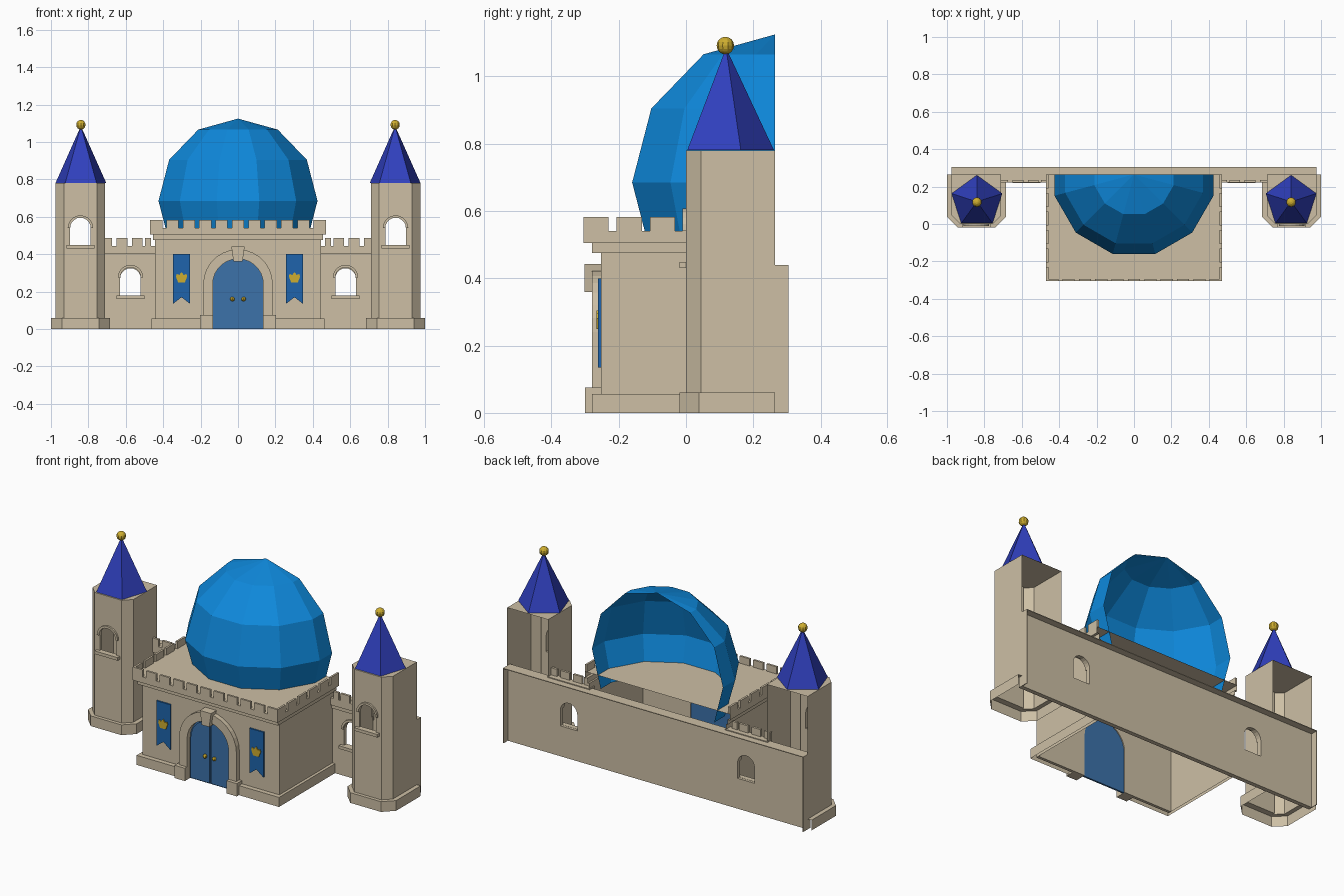
import bpy, bmesh, math
from mathutils import Matrix, Vector

if "Cube" in bpy.data.objects:
    bpy.data.objects.remove(bpy.data.objects["Cube"])


def material(name, rgb):
    m = bpy.data.materials.new(name)
    lin = [(c / 255 / 12.92 if c < 11 else ((c / 255 + 0.055) / 1.055) ** 2.4) for c in rgb]
    m.diffuse_color = (*lin, 1)
    m.use_nodes = True
    m.node_tree.nodes["Principled BSDF"].inputs["Base Color"].default_value = m.diffuse_color
    return m


STONE = material("sandstone", (205, 191, 165))
DOME = material("bright_blue", (14, 137, 220))
SPIRE = material("royal_blue", (48, 64, 190))
DOOR = material("door_blue", (60, 114, 170))
BANNER = material("banner_blue", (30, 100, 172))
GOLD = material("gold", (206, 174, 48))


def finish(name, bm, mat):
    bmesh.ops.remove_doubles(bm, verts=bm.verts, dist=1e-5)
    bmesh.ops.recalc_face_normals(bm, faces=bm.faces)
    me = bpy.data.meshes.new(name)
    for f in bm.faces:
        f.smooth = False
    bm.to_mesh(me)
    bm.free()
    me.materials.append(mat)
    ob = bpy.data.objects.new(name, me)
    bpy.context.collection.objects.link(ob)
    return ob


def boxes(name, spans, mat=STONE):
    """One object from several (x0, x1, y0, y1, z0, z1) boxes."""
    bm = bmesh.new()
    for x0, x1, y0, y1, z0, z1 in spans:
        m = Matrix.Translation(((x0 + x1) / 2, (y0 + y1) / 2, (z0 + z1) / 2)) @ \
            Matrix.Diagonal((abs(x1 - x0), abs(y1 - y0), abs(z1 - z0), 1))
        bmesh.ops.create_cube(bm, size=1, matrix=m)
    return finish(name, bm, mat)


def plate(name, loops, y0, y1, mat=STONE):
    """Fill outlines (x, z), inner loops being holes, and extrude from y0 to y1."""
    cu = bpy.data.curves.new(name, 'CURVE')
    cu.dimensions, cu.fill_mode, cu.extrude = '2D', 'BOTH', abs(y1 - y0) / 2
    for pts in loops:
        sp = cu.splines.new('POLY')
        sp.points.add(len(pts) - 1)
        for p, (x, z) in zip(sp.points, pts):
            p.co = (x, z, 0, 1)
        sp.use_cyclic_u = True
    tmp = bpy.data.objects.new("tmp", cu)
    bpy.context.collection.objects.link(tmp)
    dg = bpy.context.evaluated_depsgraph_get()
    me = bpy.data.meshes.new_from_object(tmp.evaluated_get(dg))
    bm = bmesh.new()
    bm.from_mesh(me)
    bpy.data.objects.remove(tmp)
    bpy.data.curves.remove(cu)
    bpy.data.meshes.remove(me)
    bm.transform(Matrix.Translation((0, (y0 + y1) / 2, 0)) @ Matrix.Rotation(math.pi / 2, 4, 'X'))
    return finish(name, bm, mat)


def loft(name, rings, skip=(), cap=False):
    """Open-backed shell through (outline, z) rings."""
    bm = bmesh.new()
    vs = [[bm.verts.new((x, y, z)) for x, y in pts] for pts, z in rings]
    for i in range(len(vs) - 1):
        for j in range(len(vs[0]) - 1):
            if (i, j) not in skip:
                bm.faces.new((vs[i][j], vs[i][j + 1], vs[i + 1][j + 1], vs[i + 1][j]))
    if cap:
        bm.faces.new(vs[-1])
    return finish(name, bm, STONE)


def arch(cx, r, z0, zs, n=10):
    arc = [(cx - r * math.cos(math.pi * i / n), zs + r * math.sin(math.pi * i / n)) for i in range(n + 1)]
    return ([(cx - r, z0)] if z0 < zs else []) + arc + ([(cx + r, z0)] if z0 < zs else [])


def rect(x0, x1, z0, z1):
    return [(x0, z0), (x1, z0), (x1, z1), (x0, z1)]


def window_trim(name, cx, zs, sill, y):
    plate(name + "_hood", [arch(cx, .068, zs, zs) + arch(cx, .055, zs, zs)[::-1]], y - .01, y + .005)
    boxes(name + "_sill", [(cx - .075, cx + .075, y - .02, y + .01, sill, sill + .018)])


BACK = .265

# Gatehouse shell with stepped cornice and flat roof
def u_shape(h, y):
    return [(-h, BACK), (-h, y), (h, y), (h, BACK)]


loft("gatehouse", [(u_shape(.445, -.252), 0), (u_shape(.445, -.252), .475), (u_shape(.455, -.28), .475),
                   (u_shape(.455, -.28), .505), (u_shape(.47, -.305), .505), (u_shape(.47, -.305), .54)],
     skip={(0, 1)}, cap=True)
plate("gatehouse_front", [[(-.445, 0)] + arch(0, .135, 0, .24, 14) + [(.445, 0), (.445, .475), (-.445, .475)]],
      -.252, -.235)

# Gatehouse battlements
spans = []
for i in range(11):
    x = -.47 + i * .0875
    spans.append((x, x + .065, -.305, -.293, .54, .582))
for i in range(6):
    y = -.305 + i * .099
    for s in (-1, 1):
        spans.append((s * .47, s * .458, y, y + .075, .54, .582))
boxes("gatehouse_battlements", spans)

# Door, surround and keystone
plate("door_surround", [arch(0, .186, 0, .24, 14) + arch(0, .135, 0, .24, 14)[::-1]], -.28, -.25)
plate("keystone", [[(-.024, .36), (.024, .36), (.036, .442), (-.036, .442)]], -.302, -.25)
plate("door_back", [arch(0, .135, 0, .24, 14)], -.25, -.24, DOOR)
for s in (-1, 1):
    a = [(s * abs(x), z) for x, z in arch(0, .127, .006, .24, 14) if x < .001]
    a = [(x if abs(x) > .004 else s * .004, z) for x, z in a]
    plate("door_leaf", [a + [(s * .004, .006)]], -.258, -.249, DOOR)
    boxes("door_jamb_base", [(s * .135, s * .202, -.30, -.25, 0, .075)])
    bm = bmesh.new()
    bmesh.ops.create_uvsphere(bm, u_segments=8, v_segments=6, radius=.012,
                              matrix=Matrix.Translation((s * .03, -.264, .16)))
    finish("door_knob", bm, GOLD)

    # Gatehouse plinth
    out = [(s * .14, -.28), (s * .462, -.28), (s * .462, BACK)]
    inn = [(s * .14, -.252), (s * .445, -.252), (s * .445, BACK)]
    loft("gatehouse_plinth", [(out, 0), (out, .056), (inn, .056)])

    # Swallowtail banner with a plain gold ornament
    c = s * .302
    plate("banner", [[(c - .045, .40), (c + .045, .40), (c + .045, .135), (c, .17), (c - .045, .135)]],
          -.261, -.252, BANNER)
    plate("banner_ornament", [[(c + dx, .275 + dz) for dx, dz in (
        (-.018, -.025), (.018, -.025), (.03, .005), (.026, .02), (.012, .014), (0, .03),
        (-.012, .014), (-.026, .02), (-.03, .005))]], -.266, -.261, GOLD)

# Half dome, open at the back
bm = bmesh.new()
bmesh.ops.create_uvsphere(bm, u_segments=12, v_segments=6, radius=.44)
bmesh.ops.rotate(bm, verts=bm.verts, cent=(0, 0, 0), matrix=Matrix.Rotation(math.radians(15), 3, 'Z'))
bmesh.ops.bisect_plane(bm, geom=bm.verts[:] + bm.edges[:] + bm.faces[:], plane_co=(0, 0, 0),
                       plane_no=(0, 1, 0), clear_outer=True)
low = [f for f in bm.faces if f.calc_center_median().z < -.23]
bmesh.ops.delete(bm, geom=low, context='FACES')
bmesh.ops.translate(bm, verts=bm.verts, vec=Vector((0, BACK, .685)))
finish("dome", bm, DOME)

# Curtain wall across the back, with top and end lips
plate("curtain_wall", [rect(-.975, .975, 0, .44)] + [arch(s * .575, .055, .178, .27) for s in (-1, 1)], .24, BACK)
plate("curtain_wall_lip", [[(-.975, 0), (-.975, .44), (.975, .44), (.975, 0), (.971, 0), (.971, .436),
                            (-.971, .436), (-.971, 0)]], BACK, .305)

for s in (-1, 1):
    # Curtain parapet and window trim
    boxes("curtain_parapet", [(s * .44, s * .715, .232, .25, .38, .403), (s * .44, s * .715, .222, BACK, .403, .445)]
          + [(s * a, s * b, .222, .236, .445, .487)
             for a, b in ((.465, .497), (.51, .567), (.59, .65), (.673, .715))])
    window_trim("curtain_window", s * .575, .275, .161, .24)

    # Tower shell, chamfered at the front and open at the back
    cx = s * .8425

    def tower(h, y, c):
        return [(cx - h, BACK), (cx - h, y + c), (cx - h + c, y), (cx + h - c, y), (cx + h, y + c), (cx + h, BACK)]

    base, body = tower(.1575, -.02, .058), tower(.1325, 0, .045)
    loft("tower", [(base, 0), (base, .06), (body, .06), (body, .78)], skip={(2, 2)}, cap=True)
    plate("tower_front", [rect(cx - .0875, cx + .0875, .06, .78), arch(cx, .055, .447, .54)], 0, .015)
    window_trim("tower_window", cx, .54, .43, 0)

    # Five-sided spire and gold ball
    bm = bmesh.new()
    ring = [bm.verts.new((s * .84 + .142 * math.sin(k * math.tau / 5), .119 + .142 * math.cos(k * math.tau / 5), .782))
            for k in range(5)]
    tip = bm.verts.new((s * .84, .119, 1.085))
    bm.faces.new(ring)
    for k in range(5):
        bm.faces.new((ring[k], ring[(k + 1) % 5], tip))
    finish("tower_spire", bm, SPIRE)
    bm = bmesh.new()
    bmesh.ops.create_uvsphere(bm, u_segments=10, v_segments=8, radius=.026,
                              matrix=Matrix.Translation((s * .84, .117, 1.092)))
    finish("spire_ball", bm, GOLD)
